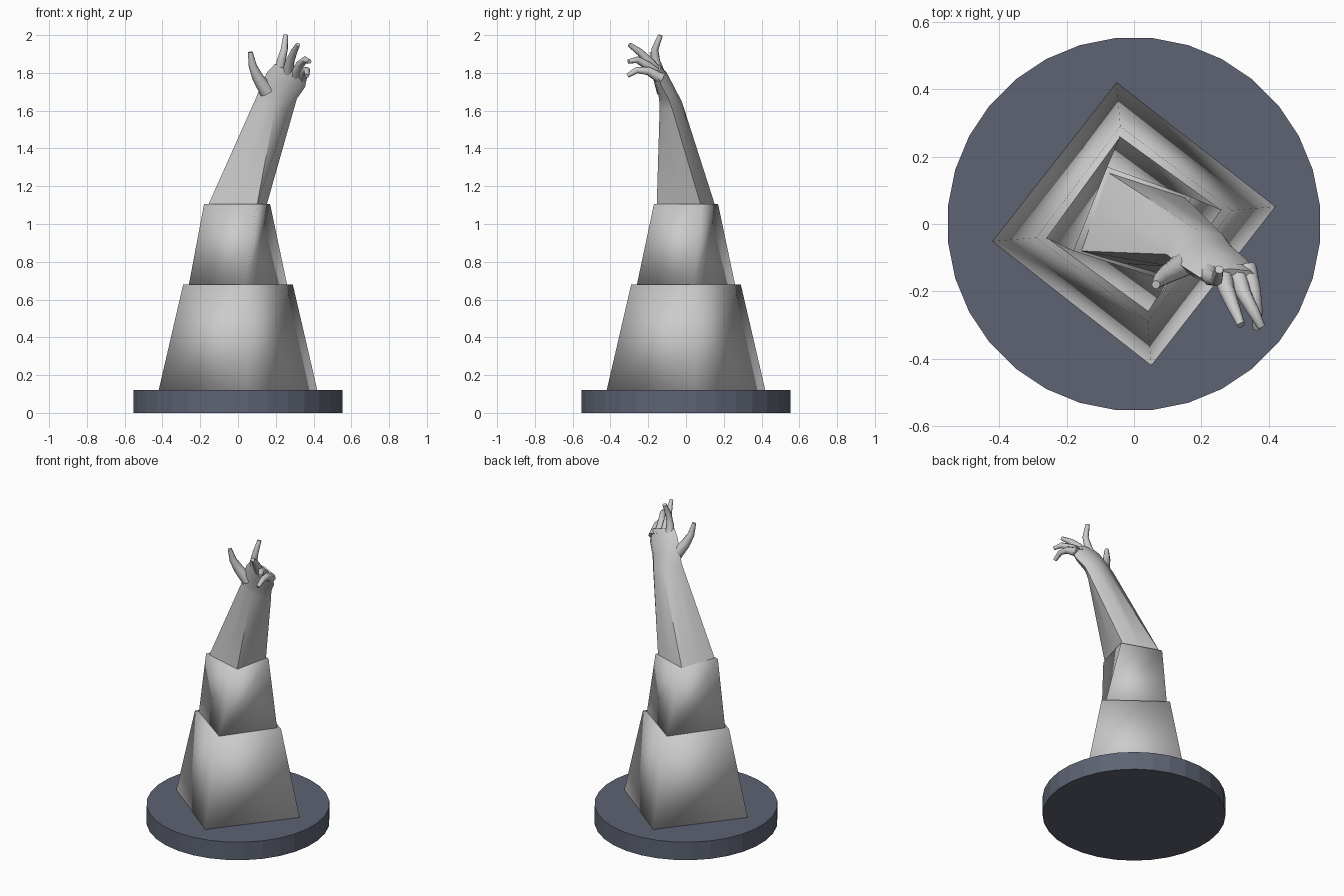
import bpy, bmesh
from math import cos, sin, pi, radians
from mathutils import Vector

if "Cube" in bpy.data.objects:
    bpy.data.objects.remove(bpy.data.objects["Cube"])


def loft(name, rings, smooth_angle=180):
    """Closed skin through rings with equal point counts."""
    bm = bmesh.new()
    vr = [[bm.verts.new(p) for p in r] for r in rings]
    n = len(rings[0])
    for a, b in zip(vr, vr[1:]):
        for i in range(n):
            j = (i + 1) % n
            bm.faces.new((a[i], a[j], b[j], b[i]))
    bm.faces.new(vr[0][::-1])
    bm.faces.new(vr[-1])
    bmesh.ops.recalc_face_normals(bm, faces=bm.faces)
    me = bpy.data.meshes.new(name)
    bm.to_mesh(me)
    bm.free()
    ob = bpy.data.objects.new(name, me)
    bpy.context.collection.objects.link(ob)
    bpy.ops.object.select_all(action='DESELECT')
    ob.select_set(True)
    bpy.context.view_layer.objects.active = ob
    bpy.ops.object.shade_smooth_by_angle(angle=radians(smooth_angle))
    return ob


def square(radius, turn, z):
    return [Vector((radius * cos(radians(turn) + k * pi / 2),
                    radius * sin(radians(turn) + k * pi / 2), z)) for k in range(4)]


def oval(center, along, width_dir, a, b, n=8):
    d = Vector(along).normalized()
    w = Vector(width_dir)
    w = (w - d * w.dot(d)).normalized()
    t = d.cross(w)
    return [Vector(center) + w * a * cos(2 * pi * k / n) + t * b * sin(2 * pi * k / n)
            for k in range(n)]


def with_midpoints(corners):
    out = []
    for i, p in enumerate(corners):
        out += [p, (p + corners[(i + 1) % len(corners)]) / 2]
    return out


def finger(name, points, radii):
    pts = [Vector(p) for p in points]
    rings = []
    for i, p in enumerate(pts):
        d = pts[min(i + 1, len(pts) - 1)] - pts[max(i - 1, 0)]
        rings.append(oval(p, d, (1, 0.2, -0.1), radii[i], radii[i]))
    return loft(name, rings, 60)


# Round plinth
bpy.ops.mesh.primitive_cylinder_add(vertices=32, radius=0.555, depth=0.12,
                                    location=(0, 0, 0.06), rotation=(0, 0, pi / 32))
plinth = bpy.context.object
plinth.name = "plinth"
mat = bpy.data.materials.new("slate")
mat.diffuse_color = (0.11, 0.125, 0.17, 1)
mat.use_nodes = True
mat.node_tree.nodes["Principled BSDF"].inputs["Base Color"].default_value = mat.diffuse_color
plinth.data.materials.append(mat)

# Stepped square sleeve
loft("lower_sleeve", [square(0.423, 7, 0.12), square(0.293, 8, 0.68)])
upper_top = [Vector(p) for p in ((0.17, 0.08, 1.105), (-0.08, 0.17, 1.105),
                                 (-0.18, -0.08, 1.105), (0.10, -0.17, 1.105))]
loft("upper_sleeve", [square(0.265, 9, 0.67), upper_top])

# Forearm flowing into the palm
cuff = [Vector(p) for p in ((0.15, 0.08, 1.095), (-0.08, 0.155, 1.095),
                            (-0.16, -0.08, 1.095), (0.10, -0.155, 1.095))]
loft("forearm_and_palm", [
    with_midpoints(cuff),
    oval((0.195, -0.080, 1.635), (0.37, -0.15, 1), (1, 0.1, -0.35), 0.105, 0.060),
    oval((0.215, -0.100, 1.695), (0.37, -0.40, 1), (1, 0.05, -0.25), 0.102, 0.048),
    oval((0.255, -0.130, 1.765), (0.40, -0.45, 1), (1, -0.05, -0.20), 0.108, 0.042),
    oval((0.282, -0.158, 1.822), (0.30, -0.50, 1), (1, -0.05, -0.15), 0.090, 0.028),
], 60)

# Thumb and fingers
finger("thumb", [(0.155, -0.115, 1.70), (0.105, -0.145, 1.775),
                 (0.078, -0.165, 1.835), (0.065, -0.18, 1.91)],
       [0.040, 0.030, 0.022, 0.013])
finger("index_finger", [(0.22, -0.135, 1.78), (0.228, -0.160, 1.86),
                        (0.245, -0.165, 1.925), (0.253, -0.135, 2.0)],
       [0.032, 0.024, 0.019, 0.013])
finger("middle_finger", [(0.26, -0.14, 1.785), (0.275, -0.195, 1.86),
                         (0.295, -0.245, 1.91), (0.318, -0.30, 1.95)],
       [0.032, 0.024, 0.019, 0.012])
finger("ring_finger", [(0.30, -0.14, 1.78), (0.325, -0.205, 1.84),
                       (0.355, -0.26, 1.87), (0.378, -0.305, 1.86)],
       [0.032, 0.023, 0.018, 0.012])
finger("little_finger", [(0.335, -0.13, 1.77), (0.355, -0.20, 1.81),
                         (0.365, -0.26, 1.815), (0.365, -0.31, 1.785)],
       [0.030, 0.022, 0.017, 0.012])
